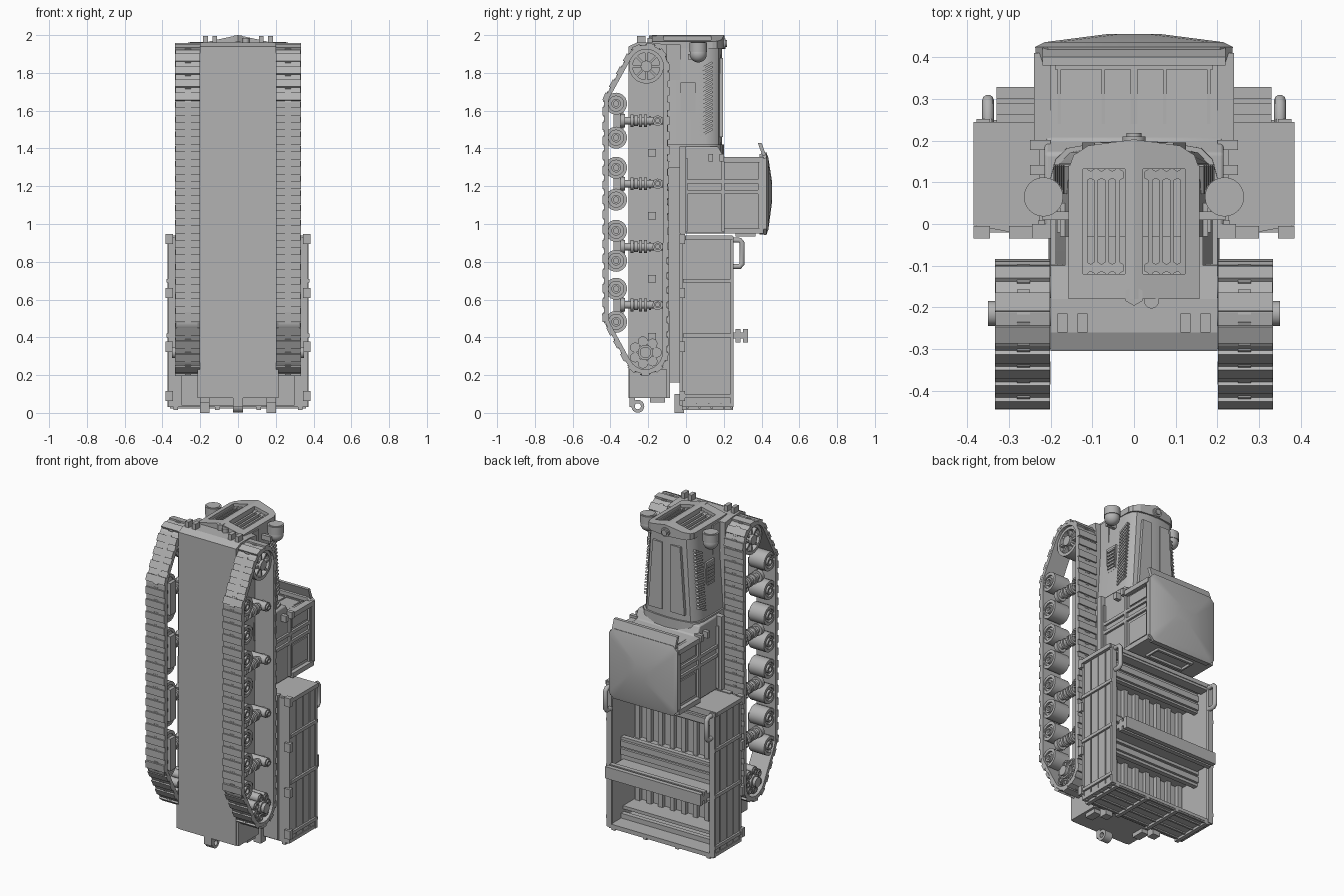
import bpy, bmesh
from math import pi, cos, sin, radians
from mathutils import Vector, Matrix

if "Cube" in bpy.data.objects:
    bpy.data.objects.remove(bpy.data.objects["Cube"])

grey = bpy.data.materials.new("plain grey")
grey.use_nodes = True
grey.diffuse_color = (0.45, 0.45, 0.45, 1)
grey.node_tree.nodes["Principled BSDF"].inputs["Base Color"].default_value = grey.diffuse_color

AXES = {"x": Matrix.Rotation(pi / 2, 4, "Y"), "y": Matrix.Rotation(-pi / 2, 4, "X"), "z": Matrix()}


class Part:
    """Collects shapes into one mesh object."""

    def __init__(self):
        self.bm = bmesh.new()

    def box(self, x, y, z, turn=0):
        size = Vector((x[1] - x[0], y[1] - y[0], z[1] - z[0], 1))
        mid = Vector((sum(x) / 2, sum(y) / 2, sum(z) / 2))
        bmesh.ops.create_cube(self.bm, size=1, matrix=Matrix.Translation(mid)
                              @ Matrix.Rotation(turn, 4, "X") @ Matrix.Diagonal(size))

    def cyl(self, at, r, depth, axis="x", seg=20, r2=None):
        bmesh.ops.create_cone(self.bm, cap_ends=True, segments=seg, radius1=r,
                              radius2=r if r2 is None else r2, depth=depth,
                              matrix=Matrix.Translation(at) @ AXES[axis])

    def loft(self, rings, cap=True, closed=False):
        loops = [[self.bm.verts.new(p) for p in ring] for ring in rings]
        n = len(loops[0])
        for a, b in zip(loops, loops[1:] + (loops[:1] if closed else [])):
            for i in range(n):
                self.bm.faces.new((a[i], a[(i + 1) % n], b[(i + 1) % n], b[i]))
        if cap and not closed:
            self.bm.faces.new(loops[0])
            self.bm.faces.new(loops[-1])

    def extrude(self, profile, x):
        self.loft([[(w, y, z) for y, z in profile] for w in x])

    def tube(self, at, r, hole, x):
        """Open ring along x, around the point (y, z)."""
        turn = [2 * pi * i / 24 for i in range(24)]
        self.loft([[(w, at[0] + q * cos(t), at[1] + q * sin(t)) for t in turn]
                   for q, w in ((hole, x[0]), (r, x[0]), (r, x[1]), (hole, x[1]))], closed=True)

    def done(self, name, mirror=False, smooth=True, bevel=0):
        bmesh.ops.recalc_face_normals(self.bm, faces=self.bm.faces)
        mesh = bpy.data.meshes.new(name)
        self.bm.to_mesh(mesh)
        self.bm.free()
        mesh.materials.append(grey)
        ob = bpy.data.objects.new(name, mesh)
        bpy.context.collection.objects.link(ob)
        if mirror:
            ob.modifiers.new("Mirror", "MIRROR")
        if bevel:
            mod = ob.modifiers.new("Bevel", "BEVEL")
            mod.width, mod.segments = bevel, 2
        if smooth:
            bpy.ops.object.select_all(action="DESELECT")
            ob.select_set(True)
            bpy.context.view_layer.objects.active = ob
            bpy.ops.object.shade_smooth_by_angle(angle=radians(35))
        return ob


# Hull, with the nose plate at the top end
p = Part()
p.extrude([(-.305, .08), (-.305, 1.94), (-.26, 1.96), (-.18, 1.96), (-.1, 1.95), (-.085, .08)], (-.2, .2))
p.box((-.215, .215), (-.3, -.1), (.08, .23))
p.box((-.165, .165), (-.1, -.03), (.16, 1.95))
p.done("hull", smooth=False)

# Tracks: a band around two wheels and the ground run, with cleats
FRONT, REAR = Vector((-.21, 1.835)), Vector((-.215, .32))


def arc(c, r, a, b, n=10):
    return [c + r * Vector((cos(radians(a + (b - a) * i / n)), sin(radians(a + (b - a) * i / n))))
            for i in range(n + 1)]


def track_path(off):
    ground = -.442 + off
    return (arc(FRONT, .122 - off, 0, 152) + arc(Vector((ground + .08, 1.64)), .08, 152, 180, 3)
            + arc(Vector((ground + .08, .51)), .08, 180, 208, 3) + arc(REAR, .122 - off, 208, 360))


p = Part()
outer, inner = track_path(.008), track_path(.032)
p.loft([[(x, v.x, v.y) for x, v in ((.202, o), (.332, o), (.332, i), (.202, i))]
        for o, i in zip(outer, inner)], closed=True)
pitch, travel = .078, 0
for a, b in zip(outer, outer[1:] + outer[:1]):
    d = b - a
    while travel < d.length:
        c = a + d.normalized() * travel
        ang = d.angle_signed(Vector((0, 1))) if d.length else 0
        p.box((.202, .333), (c.x - .009, c.x + .009), (c.y - .022, c.y + .022), ang)
        p.box((.25, .28), (c.x - .002, c.x + .002), (c.y - .03, c.y + .03), ang)
        travel += pitch
    travel -= d.length
p.done("tracks", mirror=True, smooth=False)

# Front idlers with spokes
p = Part()
p.tube(FRONT, .092, .072, (.225, .315))
p.cyl((.27, *FRONT), .03, .11)
p.cyl((.27, *FRONT), .073, .02)
for i in range(8):
    c = FRONT + .05 * Vector((cos(i * pi / 4), sin(i * pi / 4)))
    p.box((.24, .31), (c.x - .026, c.x + .026), (c.y - .006, c.y + .006), i * pi / 4)
p.done("front_idlers", mirror=True)

# Rear drive sprockets with a ring of bosses
p = Part()
p.cyl((.26, *REAR), .06, .09)
p.cyl((.275, *REAR), .03, .15)
p.tube(REAR, .04, .028, (.22, .33))
for i in range(7):
    c = REAR + .06 * Vector((cos(i * 2 * pi / 7), sin(i * 2 * pi / 7)))
    p.cyl((.265, *c), .027, .1, seg=12)
    p.tube(c, .02, .012, (.3, .322))
p.done("drive_sprockets", mirror=True)

# Road wheels with hollow rims
p = Part()
for z in (1.637, 1.457, 1.298, 1.129, .964, .805, .657, .482):
    p.tube((-.37, z), .058, .04, (.215, .322))
    p.cyl((.265, -.37, z), .042, .09)
    p.tube((-.37, z), .025, .014, (.3, .325))
p.done("road_wheels", mirror=True)

# Suspension springs and return rollers
p = Part()
for z in (1.547, 1.213, .88, .572):
    p.cyl((.265, -.23, z), .02, .22, "y")
    for y, r, d in ((-.335, .036, .025), (-.285, .034, .015), (-.265, .028, .02), (-.24, .034, .015),
                    (-.215, .034, .015), (-.19, .026, .012)):
        p.cyl((.265, y, z), r, d, "y")
    p.cyl((.255, -.15, z), .027, .11)
    p.tube((-.15, z), .018, .01, (.3, .32))
    p.box((.2, .26), (-.385, -.33), (z - .1, z + .1))
    p.box((.2, .215), (-.2, -.16), (z - .19, z - .15))
p.done("suspension", mirror=True)


# Hood, narrowing toward the grille
def hood_ring(z, w, top):
    half = [(w, -.13), (w, top - .09), (w * .94, top - .045), (w * .8, top - .018), (w * .4, top - .004)]
    return [(x, y, z) for x, y in half] + [(0, top, z)] + [(-x, y, z) for x, y in reversed(half)]


p = Part()
p.loft([hood_ring(1.3, .205, .2), hood_ring(1.42, .2, .2), hood_ring(1.42, .19, .19),
        hood_ring(1.94, .152, .19)])
p.done("hood")

p = Part()
p.loft([[(x, y, z) for x, z in ((.03, 1.46), (.125, 1.46), (.095, 1.88), (.03, 1.88))] for y in (.17, .196)])
p.box((.15, .178), (-.03, .05), (1.59, 1.75))
for i in range(17):
    z = 1.485 + i * .022
    x = .186 - (z - 1.42) * .073
    p.box((x - .02, x + .012), (.07, .145), (z - .006, z + .006), .5)
for i in range(6):
    z = 1.615 + i * .022
    p.box((.15, .185), (-.02, .045), (z - .006, z + .006))
p.done("hood_panels_and_louvres", mirror=True, smooth=False)

# Grille frame with a shallow prow
p = Part()
p.box((0, .022), (-.125, .15), (1.93, 2))
p.box((.122, .157), (-.125, .14), (1.93, 2))
p.box((0, .157), (-.18, -.12), (1.93, 2))
p.loft([[(x, y, z) for x, y in ((0, .132), (.157, .132), (.145, .165), (.11, .188), (0, .203))]
        for z in (1.93, 2)])
for i in range(4):
    x = .034 + i * .026
    p.box((x, x + .01), (-.12, .135), (1.94, 1.982))
    for y in (-.105, .118):
        p.cyl((x + .005, y, 1.965), .016, .03, "z", 6)
for v in p.bm.verts:
    if v.co.z > 1.95:
        v.co.z -= .22 * abs(v.co.x)
p.done("grille", mirror=True, smooth=False)

p = Part()
p.cyl((0, .2, 1.955), .028, .02, "y")
p.cyl((0, .212, 1.955), .018, .012, "y")
p.cyl((0, -.172, 1.98), .024, .035, "z", 6)
p.cyl((.042, -.185, 1.97), .018, .03, "z", 12)
p.done("filler_cap_and_crank_hub")

# Headlights
p = Part()
at = Vector((.217, .065, 1.9))
p.cyl(at + Vector((0, 0, .035)), .047, .05, "z", 24)
p.cyl(at + Vector((0, 0, .053)), .038, .02, "z", 24)
bmesh.ops.create_uvsphere(p.bm, u_segments=24, v_segments=12, radius=.045, matrix=Matrix.Translation(at))
p.box((.15, .22), (.01, .03), (1.87, 1.9))
p.done("headlights", mirror=True)

# Tow hooks at both ends
p = Part()
for x in (.112, .16):
    p.box((x, x + .024), (-.26, -.215), (1.94, 1.995))
p.box((.15, .2), (-.06, -.01), (.0, .1))
p.box((.15, .2), (-.19, -.11), (.055, .085))
p.done("tow_brackets", mirror=True, smooth=False)
p = Part()
p.tube((-.255, .035), .034, .016, (-.026, .026))
p.box((-.026, .026), (-.3, -.27), (.03, .09))
p.done("rear_tow_hook")

# Cab body, step and cowl
p = Part()
p.extrude([(-.035, .95), (.4, .95), (.4, 1.345), (.2, 1.355), (.17, 1.41), (-.035, 1.41)], (-.215, .215))
p.done("cab_body", bevel=.008)
p = Part()
p.box((.16, .245), (-.035, .0), (.95, 1.41))
p.box((.2, .228), (-.02, .4), (1.16, 1.18))
p.box((.2, .228), (-.02, .4), (1.215, 1.235))
for z in (.965, 1.34):
    p.box((.2, .24), (.2, .41), (z - .015, z + .015))
for y in (.0, .195, .39):
    p.box((.2, .23), (y - .008, y + .008), (.96, 1.35))
for y in (.13, .19):
    p.box((.2, .25), (y - .012, y + .012), (1.33, 1.37))
p.box((.2, .222), (.225, .37), (1.25, 1.315))
p.box((.2, .222), (.225, .37), (1.0, 1.14))
for a, b in ((.22, .23), (.37, .38)):
    p.box((.0, .19), (a, b), (1.34, 1.353))
for x in (.0, .07, .175):
    p.box((x, x + .008), (.22, .38), (1.34, 1.353))
for y in (.27, .36):
    p.box((0, .13), (y - .008, y + .008), (.935, .96))
p.box((.12, .13), (.27, .36), (.935, .96))
p.done("cab_frames", mirror=True, smooth=False)

# Domed roof with a front visor
p = Part()


def roof_ring(y, w, z0, z1):
    c = .03
    return [(x, y, z) for x, z in ((-w, z0 + c), (-w + c, z0), (w - c, z0), (w, z0 + c),
                                   (w, z1 - c), (w - c, z1), (-w + c, z1), (-w, z1 - c))]


p.loft([roof_ring(.39, .235, .945, 1.37), roof_ring(.425, .237, .942, 1.38),
        roof_ring(.436, .215, .97, 1.35), roof_ring(.456, .06, 1.12, 1.22)])
p.extrude([(.405, 1.36), (.425, 1.36), (.4, 1.43), (.38, 1.43)], (-.22, .22))
p.done("cab_roof")

# Cargo bed floor, ends and ribs
p = Part()
p.extrude([(-.035, .04), (-.035, .945), (-.005, .945), (-.005, .04)], (-.3, .3))
p.loft([[(x, y, z) for x, y in ((-.385, -.003), (-.24, -.03), (.24, -.03), (.385, -.003), (.385, .245),
                               (-.385, .245))] for z in (.915, .94)])
p.box((-.37, .37), (-.02, .25), (.03, .05))
p.box((-.37, .37), (-.02, .0), (.03, .93))
for i in range(9):
    x = -.32 + i * .08
    p.box((x - .015, x + .015), (-.01, .025), (.05, .92))
for y in (.0, .065, .13, .195, .235):
    p.box((-.36, .36), (y, y + .012), (.022, .035))
for x in (-.33, -.11, .11, .33):
    p.box((x - .012, x + .012), (-.02, .25), (.015, .035))
p.done("bed", smooth=False)

# Bed side boards, posts and brackets
p = Part()
for i in range(4):
    y = -.01 + i * .065
    p.box((.345, .366), (y + .004, y + .062), (.04, .93))
p.box((.345, .36), (-.01, .25), (.04, .93))
p.box((.34, .374), (.235, .252), (.03, .93))
for z in (.925, .7, .41, .09):
    p.box((.345, .378), (-.015, .252), (z - .01, z + .01))
for z in (.92, .635, .35, .09):
    p.box((.345, .385), (-.035, -.005), (z - .027, z + .027))
p.done("bed_sides", mirror=True, smooth=False)

# Benches across the bed
p = Part()
for z0, z1 in ((.79, .915), (.31, .56), (.05, .08)):
    p.box((-.345, .345), (.12, .15), (z0, z1))
    p.box((-.345, .345), (.0, .13), (z0 + .05, max(z1 - .05, z0 + .07)))
for z in (.82, .875, .345, .395, .475, .525):
    p.box((-.34, .34), (.15, .165), (z - .018, z + .018))
p.box((-.33, .33), (.15, .325), (.395, .425))
for y in (.275, .315):
    p.box((-.33, .33), (y - .014, y + .014), (.372, .445))
p.box((-.345, .345), (.18, .24), (.9, .92))
p.done("benches", smooth=False)

# Grab rails at the bed front corners
curve = bpy.data.curves.new("grab_rails", "CURVE")
curve.dimensions, curve.bevel_depth, curve.bevel_resolution = "3D", .014, 3
for x in (-.35, .35):
    path = [(.245, .915), (.285, .915), (.297, .9), (.297, .79), (.285, .775), (.245, .775)]
    s = curve.splines.new("POLY")
    s.points.add(len(path) - 1)
    for q, (y, z) in zip(s.points, path):
        q.co = (x, y, z, 1)
curve.materials.append(grey)
bpy.context.collection.objects.link(bpy.data.objects.new("grab_rails", curve))
